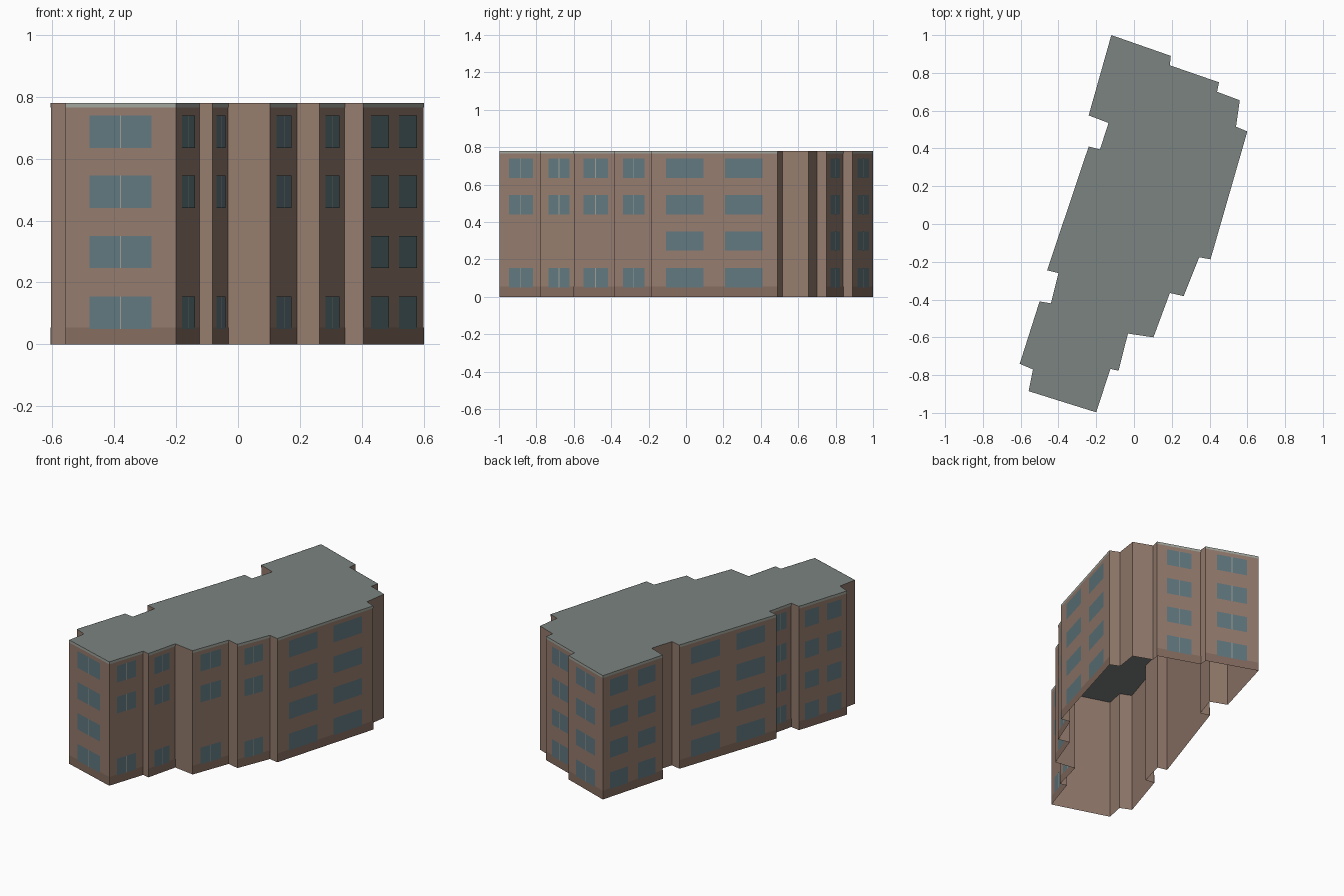
import bpy
from mathutils import Vector

if "Cube" in bpy.data.objects:
    bpy.data.objects.remove(bpy.data.objects["Cube"])

H = 0.78
ROWS = [(0.05, 0.155), (0.247, 0.35), (0.44, 0.545), (0.635, 0.74)]

# Footprint, clockwise from above; each corner carries the facade style of the wall leaving it:
# "" plain, "split" one two-pane column, "gap" same without the second floor, "pair" two wide columns
PLAN = [
    (-0.12, 1.0, "split"), (0.195, 0.89, ""), (0.19, 0.84, "split"), (0.45, 0.75, ""),
    (0.44, 0.70, ""), (0.56, 0.655, ""), (0.54, 0.515, ""), (0.60, 0.49, "pair"),
    (0.405, -0.187, ""), (0.345, -0.176, "gap"), (0.263, -0.382, ""), (0.19, -0.365, "gap"),
    (0.103, -0.60, ""), (-0.032, -0.58, "gap"), (-0.082, -0.777, ""), (-0.125, -0.767, "gap"),
    (-0.20, -0.997, "split"), (-0.558, -0.885, ""), (-0.535, -0.77, ""), (-0.605, -0.74, "pair"),
    (-0.50, -0.41, ""), (-0.44, -0.42, "split"), (-0.40, -0.26, ""), (-0.46, -0.245, "pair"),
    (-0.24, 0.41, ""), (-0.18, 0.395, ""), (-0.135, 0.535, ""), (-0.24, 0.575, "pair"),
]


def build(name, polys, color):
    verts, faces = [], []
    for poly in polys:
        faces.append(range(len(verts), len(verts) + len(poly)))
        verts += poly
    mesh = bpy.data.meshes.new(name)
    mesh.from_pydata(verts, [], [tuple(f) for f in faces])
    mat = bpy.data.materials.new(name + "_paint")
    mat.diffuse_color = (*color, 1)
    mat.use_nodes = True
    mat.node_tree.nodes["Principled BSDF"].inputs["Base Color"].default_value = mat.diffuse_color
    mesh.materials.append(mat)
    bpy.context.collection.objects.link(bpy.data.objects.new(name, mesh))


def panel(a, b, t0, t1, z0, z1, off=0.0):
    """Upright quad on wall a-b between fractions t0..t1, facing outward."""
    d = b - a
    n = Vector((-d.y, d.x)).normalized() * off
    p, q = a + d * t0 + n, a + d * t1 + n
    return [(q.x, q.y, z0), (p.x, p.y, z0), (p.x, p.y, z1), (q.x, q.y, z1)]


walls, plinth, trim, panes, mullions = [], [], [], [], []
for i, (x, y, style) in enumerate(PLAN):
    nxt = PLAN[(i + 1) % len(PLAN)]
    a, b = Vector((x, y)), Vector(nxt[:2])
    walls.append(panel(a, b, 0, 1, 0, H))
    if not style:
        continue
    # painted base and parapet band on window walls
    plinth.append(panel(a, b, 0, 1, 0, 0.055, 0.001))
    trim.append(panel(a, b, 0, 1, 0.765, H, 0.001))
    for r, (z0, z1) in enumerate(ROWS):
        if style == "gap" and r == 1:
            continue
        spans = [(0.12, 0.415), (0.585, 0.88)] if style == "pair" else [(0.22, 0.78)]
        for t0, t1 in spans:
            panes.append(panel(a, b, t0, t1, z0, z1, 0.002))
        if style != "pair":
            w = 0.002 / (b - a).length
            mullions.append(panel(a, b, 0.5 - w, 0.5 + w, z0, z1, 0.003))

# Open-bottomed shell with a flat roof
build("outer_walls", walls, (0.30, 0.20, 0.155))
build("flat_roof", [[(x, y, H) for x, y, _ in reversed(PLAN)]], (0.20, 0.23, 0.22))
build("base_band", plinth, (0.235, 0.15, 0.115))
build("parapet_band", trim, (0.36, 0.38, 0.34))
build("window_panes", panes, (0.12, 0.19, 0.215))
build("window_mullions", mullions, (0.34, 0.34, 0.30))
